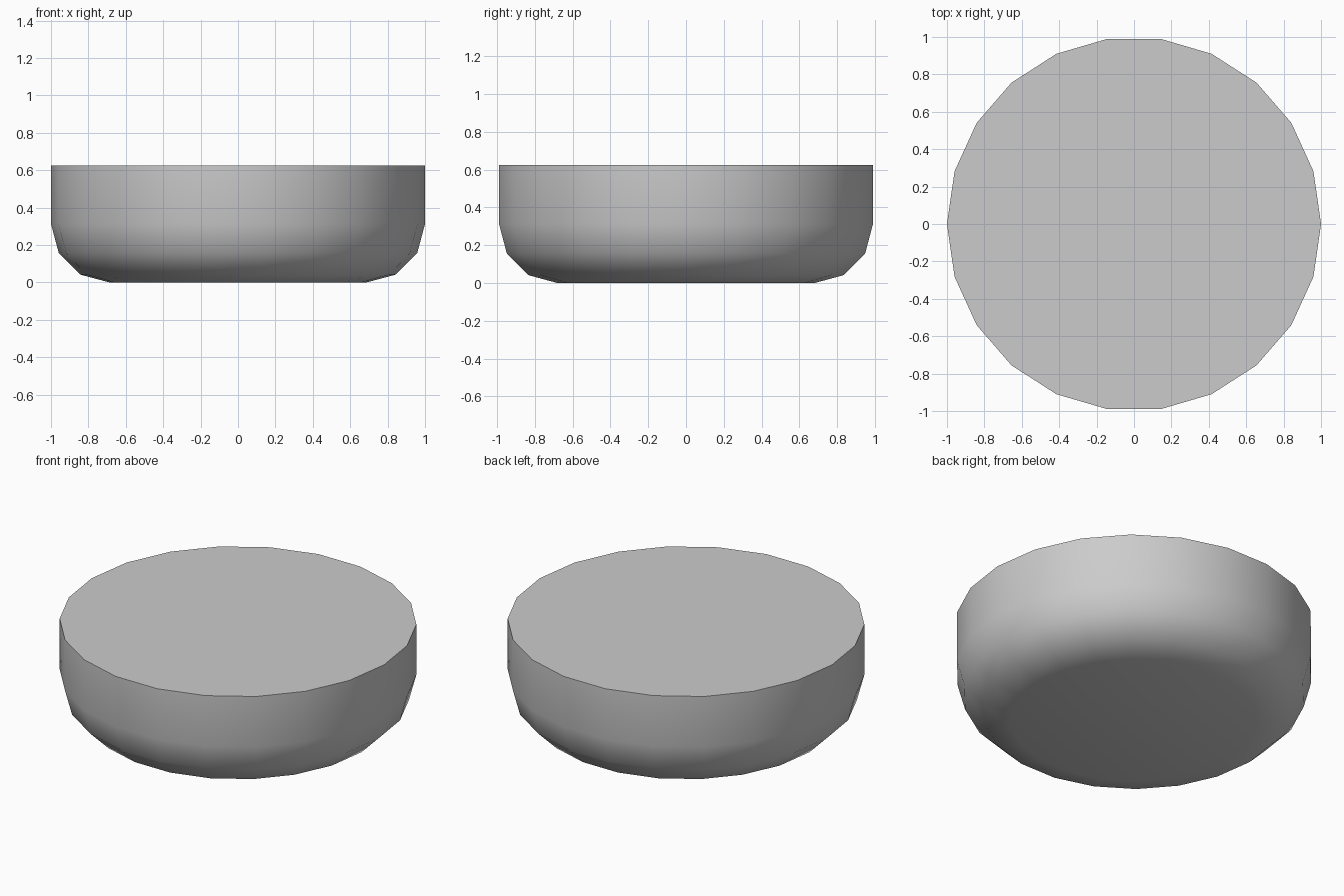
import bpy, bmesh, math

if "Cube" in bpy.data.objects:
    bpy.data.objects.remove(bpy.data.objects["Cube"])

SIDES = 22
HEIGHT = 0.625
RADIUS = 1.0
FILLET = 0.313
STEPS = 3

# Profile: rounded lower edge, then a straight wall
profile = []
for i in range(STEPS + 1):
    a = math.radians(90 * i / STEPS)
    profile.append((RADIUS - FILLET + FILLET * math.sin(a), FILLET - FILLET * math.cos(a)))
profile.append((RADIUS, HEIGHT))

# Rings of vertices, one per profile point
bm = bmesh.new()
rings = []
for r, z in profile:
    angles = [math.tau * k / SIDES for k in range(SIDES)]
    rings.append([bm.verts.new((r * math.cos(t), r * math.sin(t), z)) for t in angles])

# Wall faces
for low, high in zip(rings, rings[1:]):
    for k in range(SIDES):
        n = (k + 1) % SIDES
        bm.faces.new((low[k], low[n], high[n], high[k]))

# Flat base and flat top
bm.faces.new(rings[0][::-1])
bm.faces.new(rings[-1])

mesh = bpy.data.meshes.new("rounded_disc")
bm.to_mesh(mesh)
bm.free()
disc = bpy.data.objects.new("rounded_disc", mesh)
bpy.context.collection.objects.link(disc)

# Smooth sides, sharp top rim
bpy.context.view_layer.objects.active = disc
disc.select_set(True)
bpy.ops.object.shade_smooth_by_angle(angle=math.radians(40))
